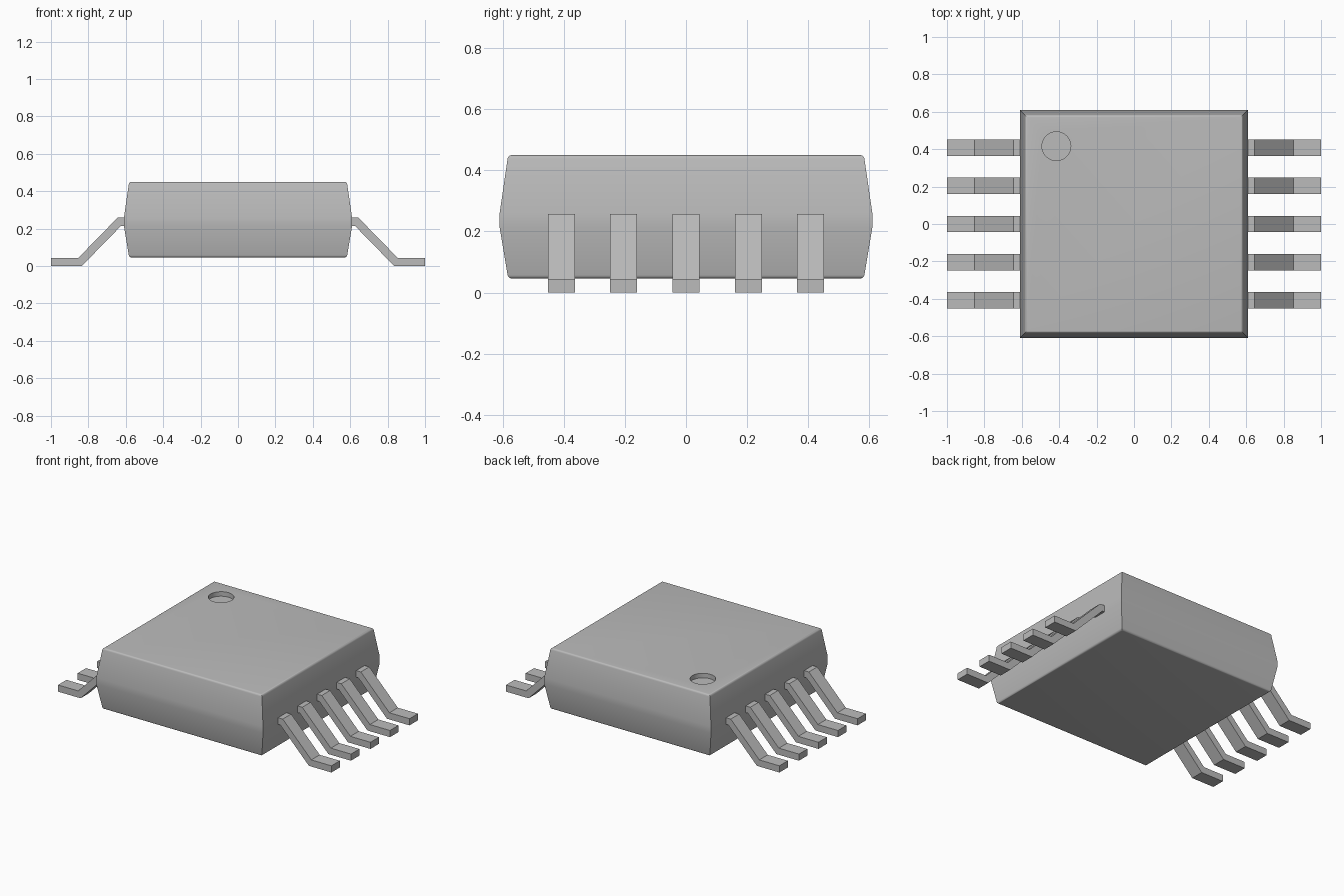
import bpy, bmesh, math

if "Cube" in bpy.data.objects:
    bpy.data.objects.remove(bpy.data.objects["Cube"])

grey = bpy.data.materials.new("plain grey")
grey.diffuse_color = (0.5, 0.5, 0.5, 1)
grey.use_nodes = True
grey.node_tree.nodes["Principled BSDF"].inputs["Base Color"].default_value = grey.diffuse_color


def make_object(name, bm):
    bmesh.ops.recalc_face_normals(bm, faces=bm.faces[:])
    mesh = bpy.data.meshes.new(name)
    bm.to_mesh(mesh)
    bm.free()
    mesh.materials.append(grey)
    obj = bpy.data.objects.new(name, mesh)
    bpy.context.collection.objects.link(obj)
    return obj


# Package body: square rings stacked upward, with small rounded rims
R, MID, RIM, BOTTOM, TOP = 0.014, 0.61, 0.584, 0.046, 0.45
rounding = [(RIM - R + R * math.sin(a), R - R * math.cos(a))
            for a in (math.radians(d) for d in (0, 20, 40, 60, 80))]
profile = [(h, BOTTOM + d) for h, d in rounding]
profile += [(MID, 0.215), (MID, 0.258)]
profile += [(h, TOP - d) for h, d in reversed(rounding)]

bm = bmesh.new()
rings = [[bm.verts.new((sx * h, sy * h, z))
          for sx, sy in ((-1, -1), (1, -1), (1, 1), (-1, 1))]
         for h, z in profile]
for low, high in zip(rings, rings[1:]):
    for i in range(4):
        j = (i + 1) % 4
        bm.faces.new((low[i], low[j], high[j], high[i]))
bm.faces.new(rings[0][::-1])
bm.faces.new(rings[-1])
body = make_object("package_body", bm)

# Round pin-one dimple cut into the top
bm = bmesh.new()
bmesh.ops.create_cone(bm, cap_ends=True, segments=48, radius1=0.077,
                      radius2=0.077, depth=0.1)
bmesh.ops.translate(bm, verts=bm.verts[:], vec=(-0.415, 0.416, TOP + 0.02))
cutter = make_object("dimple_cutter", bm)
cutter.hide_render = True
cut = body.modifiers.new("dimple", 'BOOLEAN')
cut.operation = 'DIFFERENCE'
cut.solver = 'EXACT'
cut.object = cutter
bpy.context.view_layer.objects.active = body
body.select_set(True)
bpy.ops.object.modifier_apply(modifier=cut.name)
bpy.data.objects.remove(cutter)
bpy.ops.object.shade_smooth_by_angle(angle=math.radians(35))

# Gull-wing leads: one bent profile extruded, repeated along both sides
LEAD = [(0.58, 0.258), (0.644, 0.258), (0.853, 0.044), (1.0, 0.044),
        (1.0, 0.0), (0.835, 0.0), (0.626, 0.214), (0.58, 0.214)]
WIDTH, PITCH = 0.088, 0.204


def add_lead(name, side, y):
    bm = bmesh.new()
    face = bm.faces.new([bm.verts.new((side * x, y - WIDTH / 2, z))
                         for x, z in LEAD])
    out = bmesh.ops.extrude_face_region(bm, geom=[face], use_keep_orig=True)
    verts = [v for v in out["geom"] if isinstance(v, bmesh.types.BMVert)]
    bmesh.ops.translate(bm, verts=verts, vec=(0, WIDTH, 0))
    make_object(name, bm)


for side, label in ((-1, "left"), (1, "right")):
    for i in range(5):
        add_lead(f"{label}_lead_{i + 1}", side, (i - 2) * PITCH)
